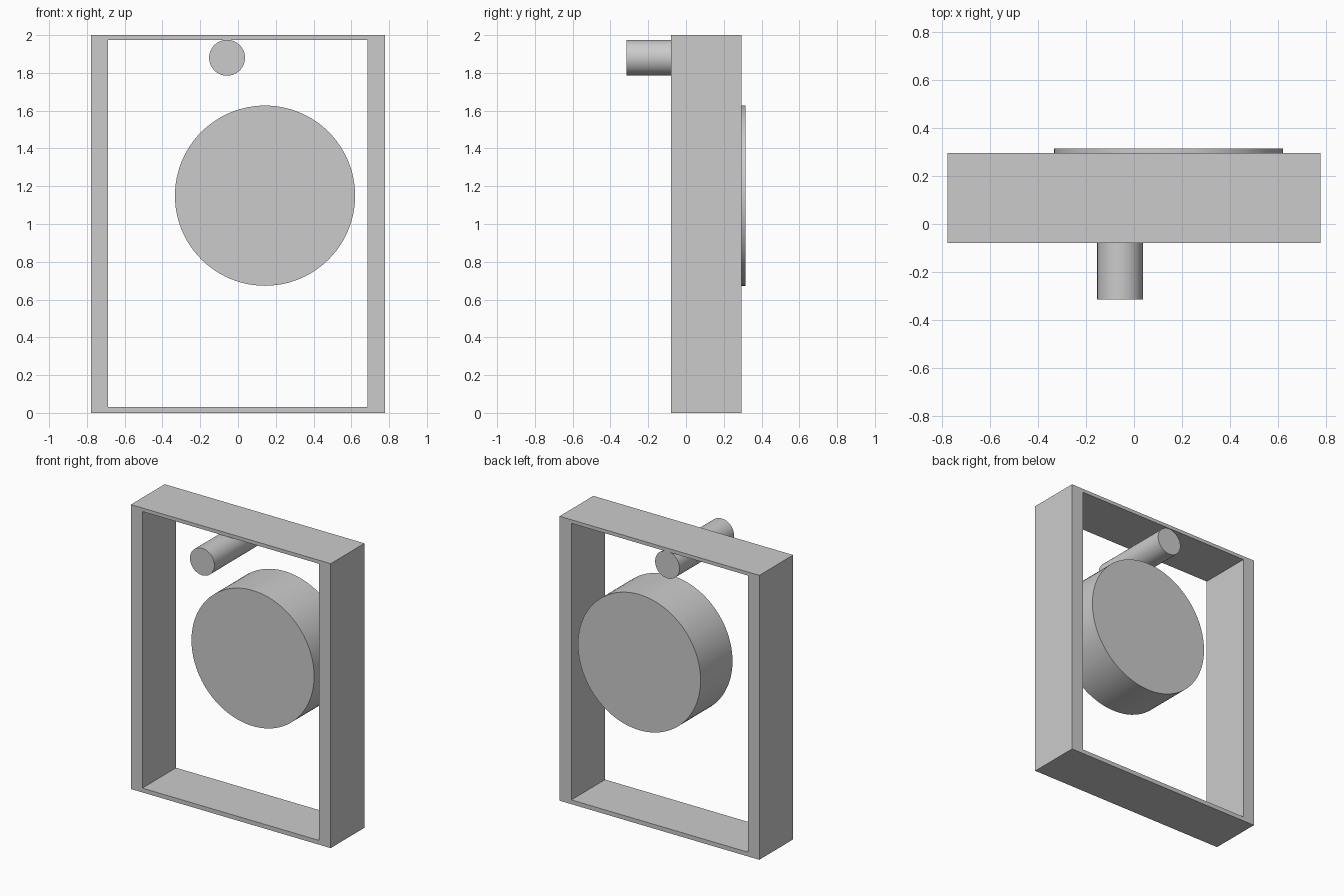
import bpy
import bmesh
import math
from mathutils import Matrix, Vector

if "Cube" in bpy.data.objects:
    bpy.data.objects.remove(bpy.data.objects["Cube"])

# One plain grey for every part
grey = bpy.data.materials.new("plain grey")
grey.use_nodes = True
colour = (0.6, 0.6, 0.6, 1)
grey.diffuse_color = colour
grey.node_tree.nodes["Principled BSDF"].inputs["Base Color"].default_value = colour


def add_object(name, bm):
    bmesh.ops.recalc_face_normals(bm, faces=bm.faces)
    mesh = bpy.data.meshes.new(name)
    bm.to_mesh(mesh)
    bm.free()
    mesh.materials.append(grey)
    obj = bpy.data.objects.new(name, mesh)
    bpy.context.collection.objects.link(obj)
    return obj


def rectangle(bm, left, right, bottom, top, y):
    corners = [(left, bottom), (right, bottom), (right, top), (left, top)]
    return [bm.verts.new((x, y, z)) for x, z in corners]


def add_cylinder(name, x, z, radius, front, back):
    bm = bmesh.new()
    place = Matrix.Translation((x, (front + back) / 2, z)) @ Matrix.Rotation(math.pi / 2, 4, "X")
    bmesh.ops.create_cone(bm, cap_ends=True, segments=96, radius1=radius,
                          radius2=radius, depth=back - front, matrix=place)
    obj = add_object(name, bm)
    bpy.ops.object.select_all(action="DESELECT")
    obj.select_set(True)
    bpy.context.view_layer.objects.active = obj
    bpy.ops.object.shade_smooth_by_angle(angle=math.radians(30))


# Open rectangular frame: a flat ring extruded backwards
bm = bmesh.new()
front, back = -0.08, 0.295
outer = rectangle(bm, -0.777, 0.777, 0, 2, front)
inner = rectangle(bm, -0.688, 0.685, 0.03, 1.975, front)
ring = []
for i in range(4):
    j = (i + 1) % 4
    ring.append(bm.faces.new((outer[i], outer[j], inner[j], inner[i])))
extruded = bmesh.ops.extrude_face_region(bm, geom=ring, use_keep_orig=True)
moved = [g for g in extruded["geom"] if isinstance(g, bmesh.types.BMVert)]
bmesh.ops.translate(bm, verts=moved, vec=Vector((0, back - front, 0)))
add_object("frame", bm)

# Large drum inside the opening and the pin under the top bar
add_cylinder("drum", 0.143, 1.15, 0.477, -0.04, 0.315)
add_cylinder("pin", -0.058, 1.88, 0.095, -0.315, 0.29)
